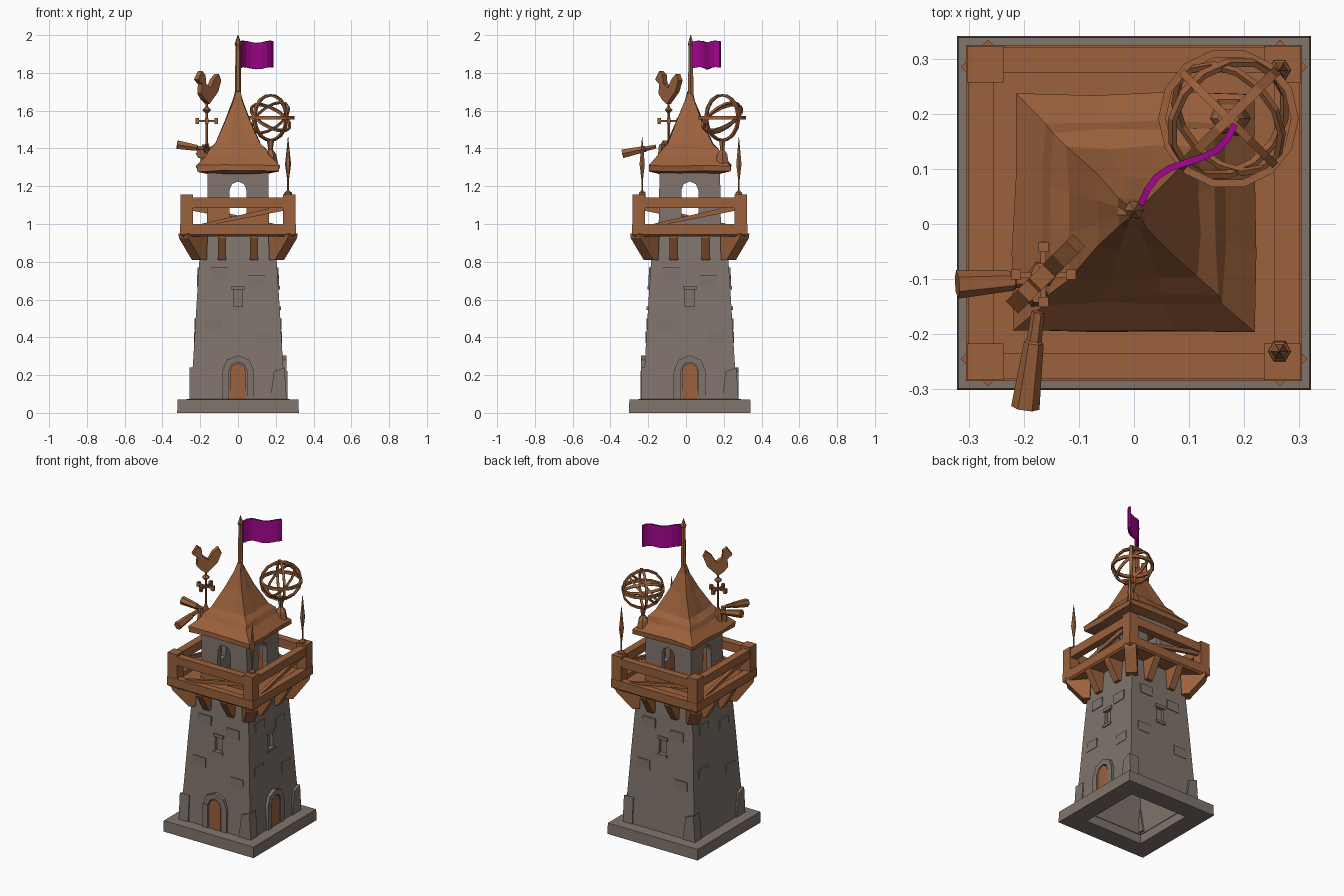
import bpy, bmesh, math, random
from mathutils import Matrix, Vector

if "Cube" in bpy.data.objects:
    bpy.data.objects.remove(bpy.data.objects["Cube"])

random.seed(4)
CY = 0.02


def material(name, rgb):
    m = bpy.data.materials.new(name)
    m.diffuse_color = (*rgb, 1)
    m.use_nodes = True
    m.node_tree.nodes["Principled BSDF"].inputs["Base Color"].default_value = m.diffuse_color
    return m


STONE = material("grey stone", (0.215, 0.175, 0.15))
WOOD = material("brown wood", (0.33, 0.12, 0.045))
CLOTH = material("purple cloth", (0.36, 0.002, 0.27))


def make(name, verts, faces, mat, mtx=None):
    me = bpy.data.meshes.new(name)
    me.from_pydata([tuple(v) for v in verts], [], faces)
    bm = bmesh.new()
    bm.from_mesh(me)
    bmesh.ops.recalc_face_normals(bm, faces=bm.faces)
    bm.to_mesh(me)
    bm.free()
    if mtx:
        me.transform(mtx)
    me.materials.append(mat)
    ob = bpy.data.objects.new(name, me)
    bpy.context.collection.objects.link(ob)
    return ob


def side(k):
    """Side 0 front, 1 right, 2 back, 3 left; built facing -y."""
    return Matrix.Translation((0, CY, 0)) @ Matrix.Rotation(k * math.pi / 2, 4, 'Z')


def square_loft(name, prof, mat, closed=False, n=1, jit=0.0):
    verts, faces = [], []
    cs = [(-1, -1), (1, -1), (1, 1), (-1, 1)]
    m = 4 * n
    for h, z in prof:
        for i in range(4):
            a, b = cs[i], cs[(i + 1) % 4]
            for j in range(n):
                t = j / n
                r = [random.uniform(-jit, jit) for _ in range(3)]
                verts.append((h * (a[0] + (b[0] - a[0]) * t) + r[0],
                              CY + h * (a[1] + (b[1] - a[1]) * t) + r[1], z + r[2]))
    p = len(prof)
    for k in range(p if closed else p - 1):
        for i in range(m):
            q, s = k * m, ((k + 1) % p) * m
            faces.append((q + i, q + (i + 1) % m, s + (i + 1) % m, s + i))
    if not closed:
        faces += [tuple(range(m))[::-1], tuple(range((p - 1) * m, p * m))]
    return make(name, verts, faces, mat)


def prism(name, poly, y0, y1, mat, mtx=None):
    """Polygon in x,z extruded along y."""
    n = len(poly)
    verts = [(x, y, z) for y in (y0, y1) for x, z in poly]
    faces = [tuple(range(n)), tuple(range(n, 2 * n))[::-1]]
    faces += [(i, (i + 1) % n, n + (i + 1) % n, n + i) for i in range(n)]
    return make(name, verts, faces, mat, mtx)


def box(name, lo, hi, mat, mtx=None):
    return prism(name, [(lo[0], lo[2]), (hi[0], lo[2]), (hi[0], hi[2]), (lo[0], hi[2])],
                 lo[1], hi[1], mat, mtx)


def spindle(name, a, b, prof, mat, n=6):
    """Turned piece from a to b; prof = (radius, fraction along)."""
    a, b = Vector(a), Vector(b)
    d = b - a
    rot = d.to_track_quat('Z', 'Y').to_matrix().to_4x4()
    verts = [(r * math.cos(2 * math.pi * i / n), r * math.sin(2 * math.pi * i / n), t * d.length)
             for r, t in prof for i in range(n)]
    faces = [(k * n + i, k * n + (i + 1) % n, (k + 1) * n + (i + 1) % n, (k + 1) * n + i)
             for k in range(len(prof) - 1) for i in range(n)]
    faces += [tuple(range(n))[::-1], tuple(range((len(prof) - 1) * n, len(prof) * n))]
    return make(name, verts, faces, mat, Matrix.Translation(a) @ rot)


def ring(name, c, r, w, thick, rot, mat, n=14):
    verts, faces = [], []
    for i in range(n):
        a = 2 * math.pi * i / n
        for q, z in ((r, -w), (r, w), (r - thick, w), (r - thick, -w)):
            verts.append((q * math.cos(a), q * math.sin(a), z))
        for j in range(4):
            e = ((i + 1) % n) * 4
            faces.append((i * 4 + j, e + j, e + (j + 1) % 4, i * 4 + (j + 1) % 4))
    return make(name, verts, faces, mat, Matrix.Translation(c) @ rot)


def cut(ob, cutters):
    for c in cutters:
        m = ob.modifiers.new("cut", 'BOOLEAN')
        m.operation, m.solver, m.object = 'DIFFERENCE', 'EXACT', c
        c.hide_render = True
    dg = bpy.context.evaluated_depsgraph_get()
    me = bpy.data.meshes.new_from_object(ob.evaluated_get(dg))
    ob.modifiers.clear()
    ob.data = me
    for c in cutters:
        bpy.data.objects.remove(c)


def arch(w, z0, z1, n=4):
    """Arched outline of half width w."""
    zs = z1 - w
    return [(-w, z0), (w, z0)] + [(w * math.cos(math.pi * i / n), zs + w * math.sin(math.pi * i / n))
                                  for i in range(n + 1)]


# plinth, hollow underneath
square_loft("plinth", [(0.322, 0), (0.32, 0.07), (0.21, 0.075), (0.205, 0)], STONE, True)

# tapering hollow tower with window niches on front, right and back
tower = square_loft("tower_body", [(0.252, 0.06), (0.236, 0.3), (0.218, 0.6), (0.205, 0.8), (0.19, 0.97),
                                   (0.15, 0.97), (0.16, 0.8), (0.205, 0.06)], STONE, True)
cut(tower, [box("niche", (-0.025, -0.3, 0.56), (0.025, -0.198, 0.655), STONE, side(k)) for k in range(3)])
for k in range(3):
    box("window_sill", (-0.035, -0.228, 0.545), (0.035, -0.20, 0.562), STONE, side(k))
    box("window_lintel", (-0.035, -0.223, 0.652), (0.035, -0.20, 0.672), STONE, side(k))

# doors with stone arches on the front and right
for k in (0, 1):
    prism("door", arch(0.042, 0.07, 0.265), -0.256, -0.22, WOOD, side(k))
    o, i = arch(0.085, 0.07, 0.305), arch(0.047, 0.07, 0.27)
    for j in range(1, 6):
        prism("door_arch_stone", [o[j], o[j + 1], i[j + 1], i[j]], -0.258, -0.22, STONE, side(k))
    prism("door_arch_stone", [o[0], i[0], i[-1], o[-1]], -0.262, -0.22, STONE, side(k))

# raised wall stones and corner stones
for k in range(4):
    for x, z in ((-0.13, 0.47), (0.1, 0.7), (0.14, 0.4), (-0.1, 0.74)):
        y = -0.25 + 0.055 * z
        box("wall_stone", (x - 0.045, y - 0.006, z - 0.03), (x + 0.045, y + 0.03, z + 0.03), STONE, side(k))
    prism("corner_stone", [(0.17, 0.07), (0.258, 0.07), (0.252, 0.16), (0.246, 0.24), (0.19, 0.22)],
          -0.257, -0.19, STONE, side(k))

# balcony deck, rail, posts and brackets
square_loft("balcony_deck", [(0.15, 0.945), (0.295, 0.935), (0.306, 0.945), (0.306, 1.0), (0.262, 1.0),
                             (0.26, 0.975), (0.15, 0.975)], WOOD, True)
square_loft("balcony_rail", [(0.30, 1.085), (0.302, 1.14), (0.255, 1.14), (0.255, 1.085)], WOOD, True)
for k in range(4):
    box("rail_post", (0.238, -0.304, 0.99), (0.304, -0.238, 1.155), WOOD, side(k))
    prism("rail_brace", [(-0.24, 0.99), (-0.17, 0.99), (0.24, 1.07), (0.24, 1.10)], -0.285, -0.265, WOOD, side(k))
    turn = Matrix.Rotation(math.pi / 2, 4, 'Z')
    bracket = [(-0.19, 0.95), (-0.298, 0.95), (-0.295, 0.925), (-0.225, 0.81), (-0.195, 0.81)]
    for x in (-0.085, 0.085):
        prism("bracket", bracket, x - 0.022, x + 0.022, WOOD, side(k) @ turn)
    # corner brackets run along the diagonals
    prism("corner_bracket", [(x * 1.38, z) for x, z in bracket], -0.035, 0.035, WOOD,
          side(k) @ Matrix.Rotation(math.pi / 4, 4, 'Z'))

# open upper room with arched openings, wooden skirting below
room = square_loft("upper_room", [(0.165, 0.97), (0.163, 1.10), (0.16, 1.29), (0.125, 1.29),
                                  (0.13, 1.10), (0.13, 0.97)], STONE, True)
room.data.materials.append(WOOD)
for p in room.data.polygons:
    if p.center.z < 1.09 and p.normal.x < 0.5:
        p.material_index = 1
cut(room, [prism("opening", arch(0.045, 1.04, 1.225), -0.4, 0.4, STONE, side(k)) for k in (0, 1)])

# flared roof
square_loft("roof", [(0.155, 1.265), (0.212, 1.28), (0.218, 1.31), (0.165, 1.365), (0.15, 1.395),
                     (0.12, 1.425), (0.065, 1.55), (0.025, 1.65), (0.012, 1.70)], WOOD, n=3, jit=0.005)

# flag pole and waving flag along the diagonal
spindle("flag_pole", (0, 0.025, 1.6), (0, 0.025, 2.0),
        [(0.03, 0), (0.017, 0.2), (0.013, 0.85), (0.018, 0.88), (0.002, 1)], WOOD)
fv, ff, N = [], [], 8
for i in range(N + 1):
    t = i / N
    w = 0.013 * math.sin(t * 6.0)
    for z in (1.825, 1.895, 1.965):
        fv.append((0.012 + 0.168 * t - w, 0.035 + 0.15 * t + w, z + 0.006 * math.sin(t * 9)))
    if i < N:
        ff += [(3 * i + j, 3 * i + 3 + j, 3 * i + 4 + j, 3 * i + 1 + j) for j in (0, 1)]
flag = make("flag", fv, ff, CLOTH)
sol = flag.modifiers.new("thickness", 'SOLIDIFY')
sol.thickness, sol.offset = 0.012, 0

# weather vane
vx, vy = -0.165, -0.092
spindle("vane_post", (vx, vy, 1.33), (vx, vy, 1.66),
        [(0.03, 0), (0.02, 0.2), (0.007, 0.3), (0.007, 0.78), (0.024, 0.83), (0.007, 0.88), (0.006, 1)], WOOD)
for dx, dy in ((1, 0), (0, 1)):
    box("vane_arm", (vx - 0.055 * dx - 0.005, vy - 0.055 * dy - 0.005, 1.54),
        (vx + 0.055 * dx + 0.005, vy + 0.055 * dy + 0.005, 1.55), WOOD)
    for s in (-1, 1):
        x, y = vx + s * 0.05 * dx, vy + s * 0.05 * dy
        box("vane_marker", (x - 0.009, y - 0.009, 1.53), (x + 0.009, y + 0.009, 1.56), WOOD)
cock = [(-0.085, 1.765), (-0.055, 1.81), (-0.03, 1.79), (-0.025, 1.745), (0.01, 1.72), (0.035, 1.765),
        (0.07, 1.795), (0.088, 1.76), (0.065, 1.70), (0.03, 1.665), (0.0, 1.635), (-0.035, 1.66),
        (-0.06, 1.69), (-0.055, 1.74)]
prism("vane_rooster", cock, -0.016, 0.016, WOOD,
      Matrix.Translation((vx + 0.003, vy, 0)) @ Matrix.Rotation(math.pi / 4, 4, 'Z'))

# two flared spyglasses on the roof corner
horn = [(0.012, 0), (0.014, 0.3), (0.018, 0.32), (0.026, 1)]
spindle("spyglass_left", (-0.17, -0.10, 1.395), (-0.322, -0.11, 1.42), horn, WOOD)
spindle("spyglass_front", (-0.175, -0.16, 1.41), (-0.198, -0.335, 1.372), horn, WOOD)
spindle("spyglass_mount", (-0.175, -0.13, 1.33), (-0.175, -0.13, 1.42), [(0.025, 0), (0.015, 1)], WOOD)

# armillary sphere on the opposite corner
c = Vector((0.172, 0.192, 1.563))
R = Matrix.Rotation
diag = R(math.pi / 4, 4, 'Z')
ring("sphere_equator", c, 0.128, 0.009, 0.014, Matrix(), WOOD)
ring("sphere_meridian", c, 0.127, 0.009, 0.012, diag @ R(math.pi / 2, 4, 'X'), WOOD)
ring("sphere_meridian", c, 0.124, 0.007, 0.01, diag @ R(math.pi / 2, 4, 'Y'), WOOD)
ring("sphere_ecliptic", c, 0.12, 0.008, 0.01, diag @ R(0.65, 4, 'X'), WOOD)
ring("sphere_ecliptic", c, 0.118, 0.006, 0.01, diag @ R(-0.8, 4, 'Y'), WOOD)
spindle("sphere_stand", (0.172, 0.192, 1.32), (0.172, 0.192, 1.445),
        [(0.04, 0), (0.03, 0.4), (0.012, 0.6), (0.02, 1)], WOOD)

# spear finials on the two right-hand rail posts
for y in (-0.232, 0.28):
    spindle("post_finial", (0.265, y, 1.14), (0.265, y, 1.46),
            [(0.022, 0), (0.02, 0.08), (0.005, 0.12), (0.005, 0.3), (0.016, 0.55), (0.001, 1)], WOOD)
